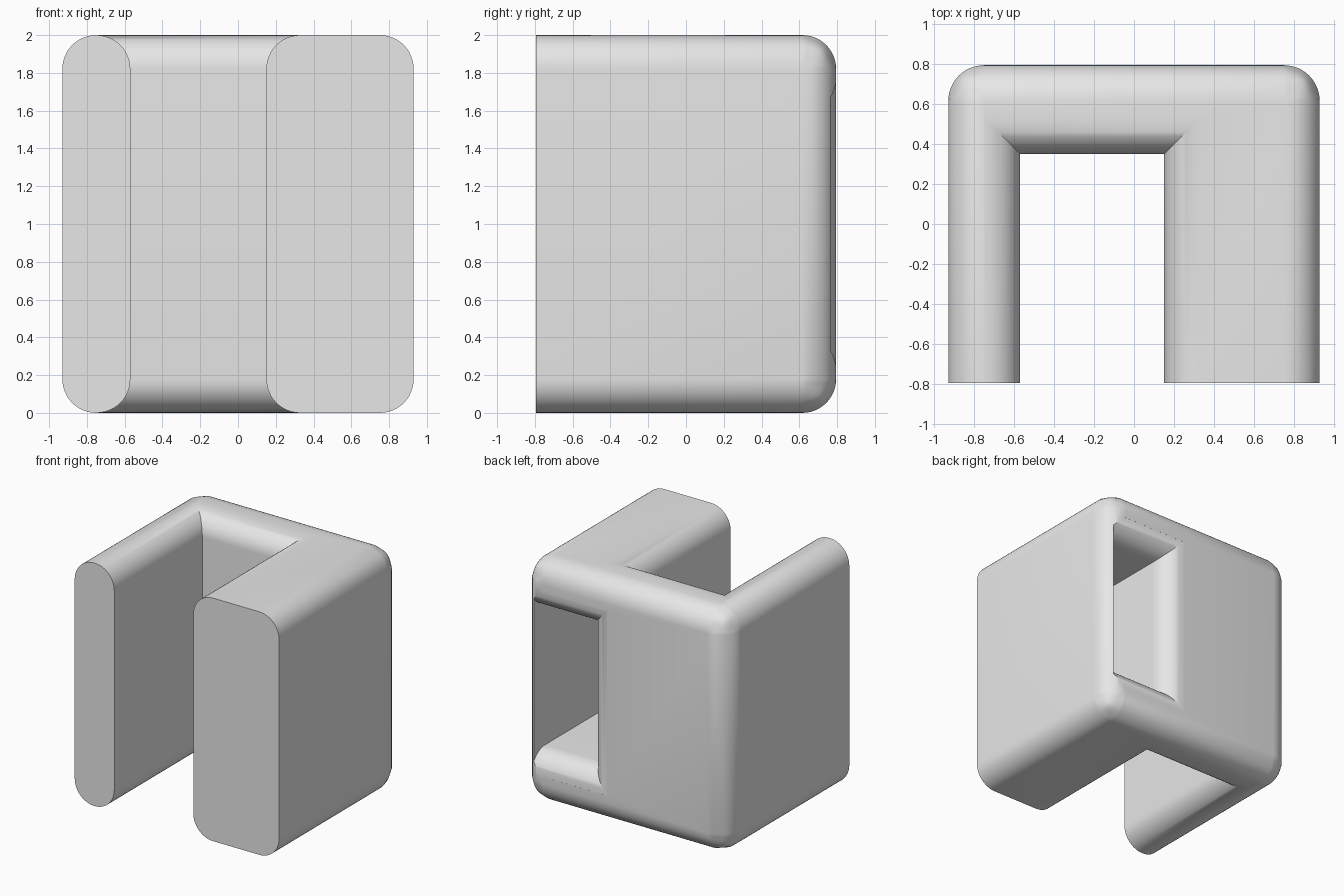
import bpy, bmesh, math

old = bpy.data.objects.get("Cube")
if old:
    bpy.data.objects.remove(old, do_unlink=True)

R = 0.18                      # shared rounding radius
HALF_X, HALF_Y, TOP = 0.93, 0.795, 2.0

grey = bpy.data.materials.new("light_grey")
grey.use_nodes = True
grey.diffuse_color = (0.8, 0.8, 0.8, 1)
grey.node_tree.nodes["Principled BSDF"].inputs["Base Color"].default_value = (0.8, 0.8, 0.8, 1)


def make_object(name, bm):
    bmesh.ops.recalc_face_normals(bm, faces=bm.faces)
    mesh = bpy.data.meshes.new(name)
    bm.to_mesh(mesh)
    bm.free()
    mesh.materials.append(grey)
    obj = bpy.data.objects.new(name, mesh)
    bpy.context.collection.objects.link(obj)
    return obj


# U-shaped bracket: thin arm, back wall and thick arm
plan = [(-HALF_X, -HALF_Y), (-0.57, -HALF_Y), (-0.57, 0.35), (0.15, 0.35),
        (0.15, -HALF_Y), (HALF_X, -HALF_Y), (HALF_X, HALF_Y), (-HALF_X, HALF_Y)]
bm = bmesh.new()
base = bm.faces.new([bm.verts.new((x, y, 0)) for x, y in plan])
walls = bmesh.ops.extrude_face_region(bm, geom=[base])
for v in walls["geom"]:
    if isinstance(v, bmesh.types.BMVert):
        v.co.z = TOP


def is_rounded(edge):
    a, b = (v.co for v in edge.verts)
    if abs(a.z - b.z) > 1:    # only the two upright back corners
        return a.y > 0.7
    return not (a.y < -0.7 and b.y < -0.7)


bmesh.ops.bevel(bm, geom=[e for e in bm.edges if is_rounded(e)], offset=R - 0.001,
                offset_type='OFFSET', segments=12, profile=0.5, affect='EDGES')
bracket = make_object("bracket", bm)

# Pocket cutter: deep box whose mouth flares on three sides
rings = [(-0.72, 0.0)]
for i in range(13):
    t = math.radians(86) * i / 12
    rings.append((HALF_Y - R + R * math.sin(t), R * (1 - math.cos(t))))
rings.append((HALF_Y + 0.1, rings[-1][1]))

bm = bmesh.new()
loops = []
for y, d in rings:
    corners = [(0.33 - d, 0.41 - d), (0.85, 0.41 - d), (0.85, 1.59 + d), (0.33 - d, 1.59 + d)]
    loops.append([bm.verts.new((x, y, z)) for x, z in corners])
for a, b in zip(loops, loops[1:]):
    for i in range(4):
        j = (i + 1) % 4
        bm.faces.new((a[i], a[j], b[j], b[i]))
bm.faces.new(loops[0])
bm.faces.new(loops[-1])
cutter = make_object("pocket_cutter", bm)
cutter.hide_render = True

# Cut the pocket into the back of the thick arm
bpy.context.view_layer.objects.active = bracket
bracket.select_set(True)
cut = bracket.modifiers.new("pocket", 'BOOLEAN')
cut.operation = 'DIFFERENCE'
cut.solver = 'EXACT'
cut.object = cutter
bpy.ops.object.modifier_apply(modifier=cut.name)
bpy.data.objects.remove(cutter, do_unlink=True)
bpy.ops.object.shade_smooth_by_angle(angle=math.radians(30))
